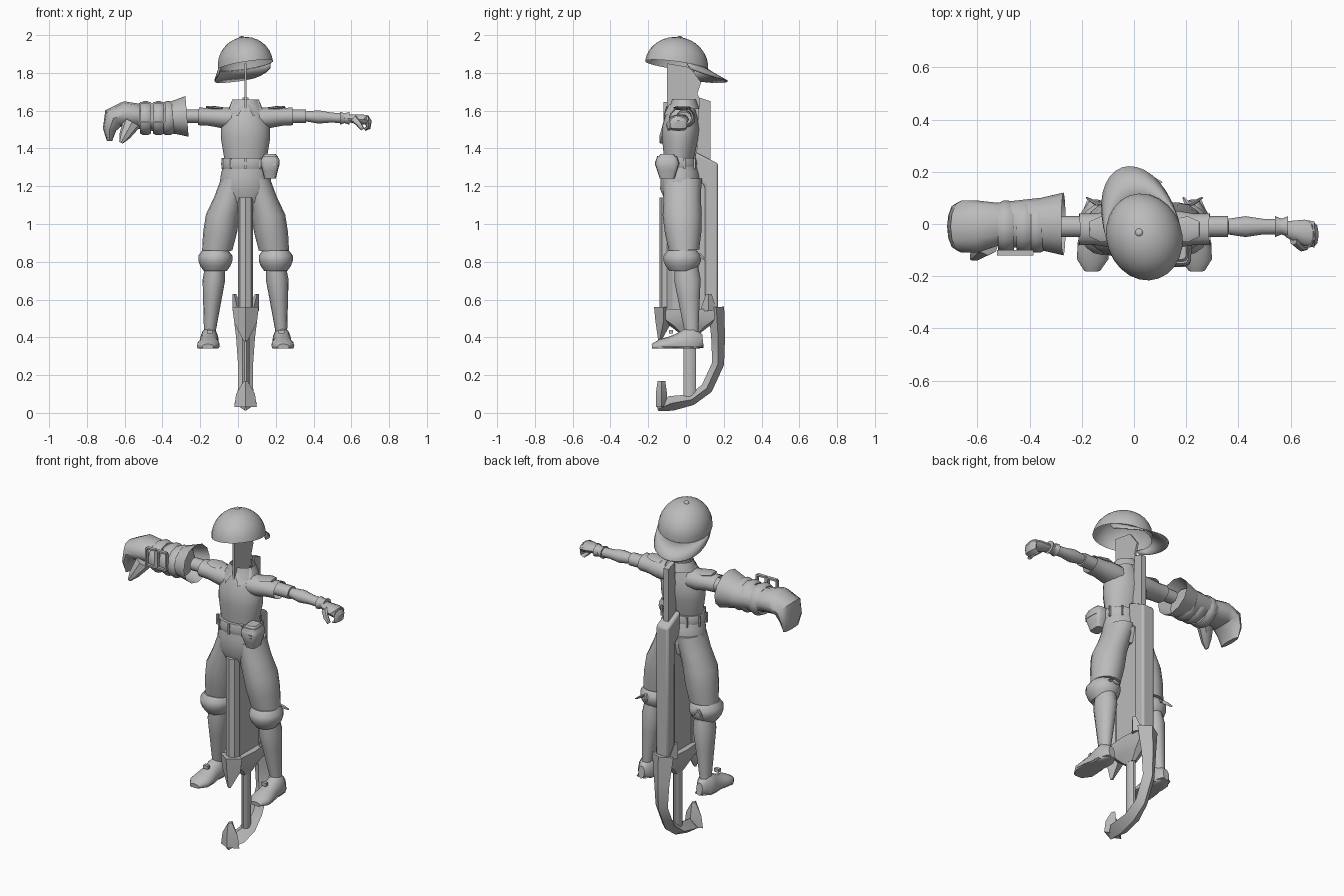
import bpy, bmesh, math
from mathutils import Vector, Matrix, Euler

if "Cube" in bpy.data.objects:
    bpy.data.objects.remove(bpy.data.objects["Cube"], do_unlink=True)

grey = bpy.data.materials.new("plain_grey")
grey.use_nodes = True
colour = (0.5, 0.5, 0.5, 1)
grey.diffuse_color = colour
grey.node_tree.nodes["Principled BSDF"].inputs["Base Color"].default_value = colour

MIDDLE = 0.04  # x of the body's plane of symmetry
X, Y = Vector((1, 0, 0)), Vector((0, 1, 0))
parts = []


def point(x, y, z):
    """A position whose x is counted from the middle of the body."""
    return Vector((MIDDLE + x, y, z))


def body(y, z):
    return point(0, y, z)


def finish(name, bm):
    bmesh.ops.recalc_face_normals(bm, faces=bm.faces)
    mesh = bpy.data.meshes.new(name)
    bm.to_mesh(mesh)
    bm.free()
    mesh.materials.append(grey)
    obj = bpy.data.objects.new(name, mesh)
    bpy.context.collection.objects.link(obj)
    parts.append(obj)
    return obj


def sample(values, t):
    """Read a list of numbers or points at t from 0 to 1."""
    place = t * (len(values) - 1)
    i = min(int(place), max(len(values) - 2, 0))
    j = min(i + 1, len(values) - 1)
    return values[i] + (values[j] - values[i]) * (place - i)


def tube(name, path, radii, aspect=(1,), u=X, sides=14, power=1, floor=0, start=True, end=True):
    """Skin rings along a path; radii run along u, aspect scales the other way."""
    bm = bmesh.new()
    count = max(len(path), len(radii), len(aspect))
    steps = [i / (count - 1) for i in range(count)]
    mids = [sample(path, t) for t in steps]
    loops = []
    for i, t in enumerate(steps):
        tangent = mids[min(i + 1, count - 1)] - mids[max(i - 1, 0)]
        v = tangent.cross(u).normalized() * sample(aspect, t)
        loop = []
        for k in range(sides):
            angle = math.tau * k / sides
            c, s = math.cos(angle), math.sin(angle)
            c = math.copysign(abs(c) ** power, c)
            s = math.copysign(abs(s) ** power, s)
            spot = mids[i] + (u * c + v * s) * sample(radii, t)
            spot.z = max(spot.z, floor)
            loop.append(bm.verts.new(spot))
        loops.append(loop)
    for a, b in zip(loops, loops[1:]):
        for k in range(sides):
            n = (k + 1) % sides
            bm.faces.new((a[k], a[n], b[n], b[k]))
    if start:
        bm.faces.new(loops[0])
    if end:
        bm.faces.new(loops[-1])
    return finish(name, bm)


def plate(name, outline, half):
    """Extrude a (y, z) outline sideways about the middle."""
    bm = bmesh.new()
    face = bm.faces.new([bm.verts.new(point(-half, y, z)) for y, z in outline])
    new = bmesh.ops.extrude_face_region(bm, geom=[face])["geom"]
    moved = [g for g in new if isinstance(g, bmesh.types.BMVert)]
    bmesh.ops.translate(bm, verts=moved, vec=X * half * 2)
    return finish(name, bm)


def box(name, centre, size):
    bm = bmesh.new()
    scale = Matrix.Diagonal((*size, 1))
    bmesh.ops.create_cube(bm, size=1, matrix=Matrix.Translation(centre) @ scale)
    return finish(name, bm)


# Shirt with open neck
tube("shirt", [body(-.04, 1.33), body(-.02, 1.63)], [.11, .12, .13, .13, .11, .08],
     aspect=[.7, .8], sides=18, end=False)
tube("collar", [body(-.01, 1.61), body(-.01, 1.66)], [.09, .07], aspect=[.9], sides=18, start=False, end=False)

# Trouser top, belt and pouch
tube("trouser_hips", [body(-.04, 1.34), body(-.02, 1.12)], [.11, .13, .14, .11], aspect=[.8], sides=18)
tube("belt", [body(-.04, 1.29), body(-.04, 1.35)], [.12, .13, .12], aspect=[.8], sides=20)
LOOPS = 10
for k in range(LOOPS):
    angle = math.tau * (k + .5) / LOOPS
    spot = body(-.04, 1.32) + (X * math.cos(angle) + Y * math.sin(angle) * .8) * .13
    box("belt_loop", spot, (.01, .01, .06))
pouch_place = point(.13, -.1, 1.24)
tube("pouch", [pouch_place, pouch_place.lerp(point(.13, -.1, 1.36), 1)], [.03, .04, .05, .04],
     aspect=[1.3], sides=16, power=.5)
tube("pouch_flap", [point(.13, -.1, 1.31), point(.13, -.1, 1.37)], [.05, .05, .03],
     aspect=[1.2], sides=16, power=.5)
box("pouch_button", point(.15, -.16, 1.32), (.02, .01, .02))

# Limbs on the left, mirrored afterwards
first_limb = len(parts)
tube("left_trouser_leg", [point(.05, -.02, 1.24), point(.12, -.02, 1.05), point(.15, -.01, .86)],
     [.08, .08, .09, .09, .08], aspect=[1.3, 1], sides=16)
tube("left_trouser_cuff", [point(.16, -.02, .86), point(.16, -.02, .75)], [.07, .09, .09, .08, .06],
     aspect=[1.1], sides=16)
for reach in (.15, .22):
    tube("left_cuff_ribbon", [point(.17, .07, .84), point(reach, .1, .81)], [.01, .01, .005], sides=6)
tube("left_shin", [point(.16, 0, .8), point(.19, .03, .42)], [.05, .06, .05, .04, .03], aspect=[1.2])
tube("left_shoe", [point(.19, .09, .38), point(.2, -.18, .35)], [.02, .05, .05, .05, .06, .06, .03],
     aspect=[1.8, 1.5, .7, .5], sides=16, floor=.34)
tube("left_shoe_sole", [point(.19, .09, .35), point(.2, -.18, .35)], [.03, .05, .05, .06, .06, .03],
     aspect=[.15], sides=8, floor=.34)
box("left_shoe_tie", point(.19, -.08, .43), (.03, .02, .02))
tube("left_sleeve", [point(.07, -.02, 1.56), point(.25, -.02, 1.57)], [.07, .07, .06, .06],
     aspect=[.8], u=Y, end=False)
tube("left_sleeve_flap", [point(.12, -.02, 1.61), point(.21, -.02, 1.62)], [.04, .05, .03],
     aspect=[.2], u=Y, sides=8)
tube("left_upper_arm", [point(.2, -.01, 1.57), point(.32, -.01, 1.57)], [.04, .04], aspect=[.9], u=Y)
bm = bmesh.new()
corners = (point(.01, -.09, 1.63), point(.04, -.12, 1.57), point(.09, -.06, 1.6), point(.07, -.03, 1.66))
bm.faces.new([bm.verts.new(corner) for corner in corners])
finish("left_collar_flap", bm)

for obj in parts[first_limb:]:
    bm = bmesh.new()
    bm.from_mesh(obj.data)
    for vert in bm.verts:
        vert.co.x = MIDDLE * 2 - vert.co.x
    finish(obj.name.replace("left", "right"), bm)

# Bare left forearm and hand
tube("left_forearm", [point(.32, -.01, 1.57), point(.52, -.01, 1.56)], [.03, .04, .03, .03], aspect=[.9], u=Y)
tube("left_wristband", [point(.5, -.01, 1.56), point(.55, -.01, 1.56)], [.04, .03, .04],
     aspect=[.9], u=Y, sides=10)
tube("left_palm", [point(.54, -.02, 1.56), point(.65, -.04, 1.55)], [.03, .04, .05, .05],
     aspect=[.7, .5], u=Y, sides=10)
tube("left_fingers", [point(.63, -.04, 1.56), point(.65, -.04, 1.54), point(.65, -.04, 1.51),
     point(.63, -.04, 1.5)], [.05, .04], aspect=[.5, .2], u=Y, sides=8)
tube("left_thumb", [point(.57, -.06, 1.56), point(.6, -.09, 1.53), point(.62, -.09, 1.5)], [.02, .01], u=Y, sides=8)

# Oversized right gauntlet
tube("gauntlet_cuff", [point(-.31, 0, 1.57), point(-.44, 0, 1.56)], [.12, .11, .1, .09],
     aspect=[.9, .8], u=Y, sides=12, start=False)
tube("gauntlet_forearm", [point(-.4, 0, 1.56), point(-.58, 0, 1.57)], [.1, .08], aspect=[.8], u=Y, sides=12)
for x in (-.41, -.46, -.53):
    tube("gauntlet_band", [point(x + .03, -.01, 1.56), point(x - .03, -.01, 1.56)], [.09, .1, .1, .09],
         aspect=[.9], u=Y, sides=12)
for x in (-.46, -.53):
    for way in (-1, 1):
        box("buckle_side", point(x + way * .03, -.11, 1.59), (.01, .02, .1))
        box("buckle_bar", point(x, -.11, 1.59 + way * .05), (.06, .02, .01))
tube("gauntlet_hand", [point(-.55, 0, 1.57), point(-.64, -.01, 1.58), point(-.7, -.01, 1.56),
     point(-.72, -.01, 1.5), point(-.72, -.01, 1.44)], [.08, .1, .1, .09, .07],
     aspect=[.8, .7, .6, .4, .2], u=Y, sides=12)
tube("gauntlet_thumb", [point(-.6, -.07, 1.54), point(-.66, -.13, 1.43)], [.05, .04, .03, .01], u=Y, sides=8)

# Cap worn backwards: open dome, button and peak
tilt = Matrix.Translation(body(-.05, 1.84))
for turn in ((-.12, 0, 0), (0, -.14, 0), (0, 0, .33)):
    tilt = tilt @ Euler(turn).to_matrix().to_4x4()
WIDE, LONG, TALL = .145, .17, .15
bm = bmesh.new()
bmesh.ops.create_uvsphere(bm, u_segments=24, v_segments=16, radius=1)
bmesh.ops.delete(bm, geom=[v for v in bm.verts if v.co.z < -.01], context='VERTS')
bm.transform(tilt @ Matrix.Diagonal((WIDE, LONG, TALL, 1)))
finish("cap_dome", bm)
bm = bmesh.new()
bmesh.ops.create_uvsphere(bm, u_segments=10, v_segments=6, radius=.015)
bm.transform(tilt @ Matrix.Translation((0, 0, TALL)) @ Matrix.Diagonal((1, 1, .5, 1)))
finish("cap_button", bm)
bm = bmesh.new()
rows = []
for k in range(-8, 9):
    angle = math.radians(11 * k)
    across, along = math.sin(angle), math.cos(angle)
    row = []
    for part in (0, .5, 1):
        reach = part * math.sqrt(along)
        drop = .04 * reach + .02 * part * across * across
        row.append(bm.verts.new(tilt @ Vector((WIDE * across, LONG * along + reach * .12, -drop))))
    rows.append(row)
for a, b in zip(rows, rows[1:]):
    for j in range(2):
        bm.faces.new((a[j], a[j + 1], b[j + 1], b[j]))
peak = finish("cap_peak", bm)
peak.modifiers.new("thickness", 'SOLIDIFY').thickness = .006

# Blade through the middle, pointing up
plate("blade", [(-.1, .5), (-.1, 1.85), (.02, 1.83), (.08, 1.75), (.06, 1.69), (.08, 1.65), (.08, .5)], .006)
plate("blade_spine", [(.05, 1.25), (.13, 1.25), (.13, 1.65), (.07, 1.67)], .015)

# Sheath: front rail, back rail and web
tube("sheath_front_rail", [body(-.1, .54), body(-.1, 1.14)], [.04, .04], sides=8)
plate("sheath_web", [(-.08, .53), (.12, .53), (.12, 1.3), (.05, 1.36), (-.08, 1.14)], .025)
rail = plate("sheath_back_rail", [(.1, .53), (.17, .53), (.17, 1.32), (.05, 1.38), (.05, 1.25), (.1, 1.2)], .04)
bevel = rail.modifiers.new("soft_edges", 'BEVEL')
bevel.width, bevel.segments = .012, 2

# Hilt: guard block, prongs, grip and hooked knuckle bow
tube("guard", [body(.02, .55), body(.02, .41)], [.06, .06, .04, .02], aspect=[3, 3, 2.5, 2], sides=8, power=.7)
tube("guard_front_prong", [body(-.12, .56), body(-.12, .48), body(-.14, .38)], [.07, .06, .01],
     aspect=[.7], sides=4)
for way in (-1, 1):
    tube("guard_wing", [point(way * .04, .12, .54), point(way * .06, .12, .63)], [.03, .01],
         aspect=[1.5], sides=4)
tube("grip", [body(.02, .06), body(.02, .46)], [.02, .02], aspect=[1.7], sides=10)
tube("knuckle_bow", [body(.16, .56), body(.17, .4), body(.17, .26), body(.11, .13), body(.03, .07),
     body(-.08, .05), body(-.15, .02)], [.07, .05, .04, .04, .05, .06, .01], aspect=[.6, .8, .8, .5, 1], sides=4)
tube("bow_hook", [body(-.13, .03), body(-.13, .17)], [.06, .05, .01], aspect=[.5, .6, 2], sides=4)

# Shading
bpy.ops.object.select_all(action='DESELECT')
for obj in parts:
    obj.select_set(True)
bpy.context.view_layer.objects.active = parts[0]
bpy.ops.object.shade_smooth_by_angle(angle=math.radians(40))
